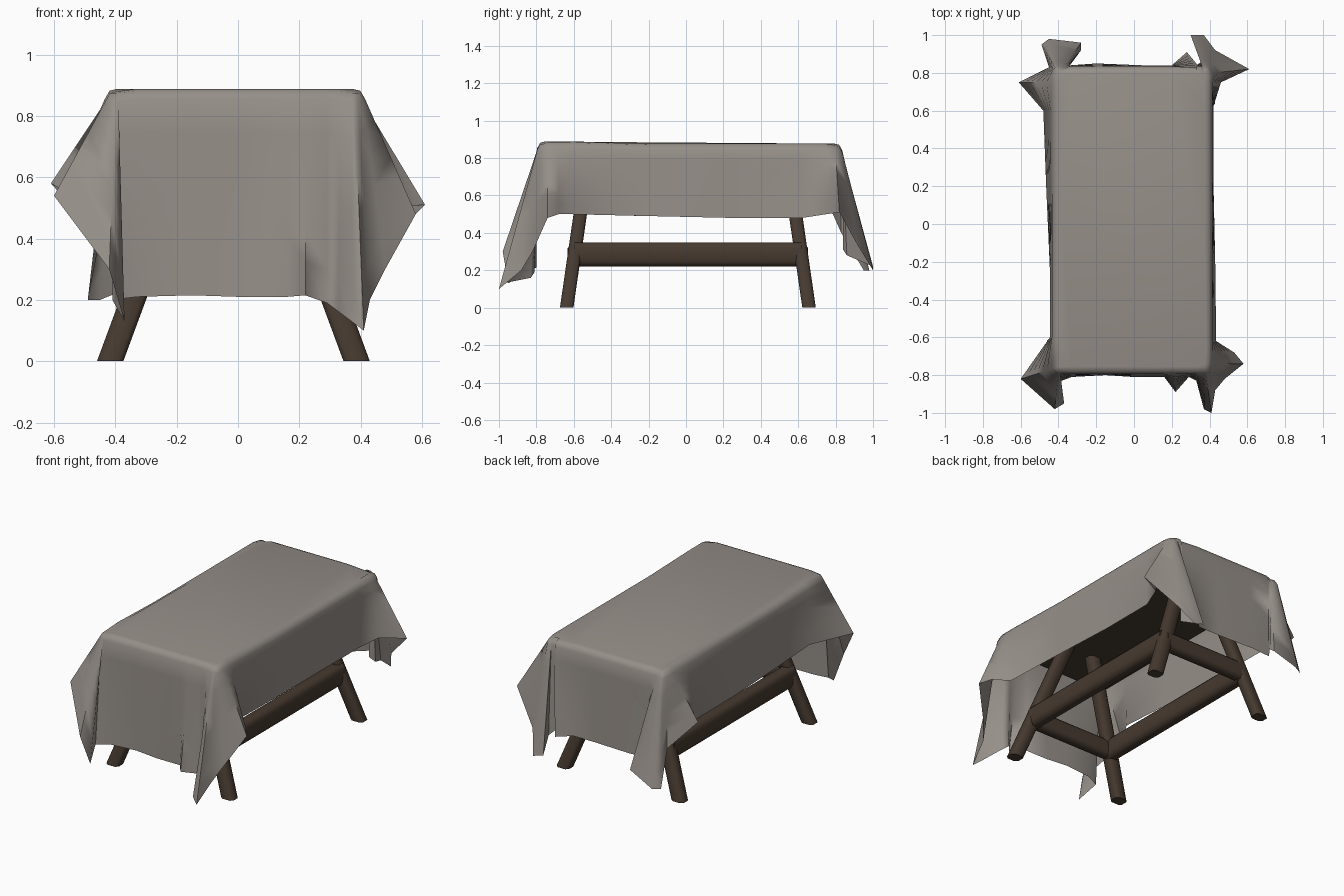
import bpy, bmesh, math
from mathutils import Vector

if "Cube" in bpy.data.objects:
    bpy.data.objects.remove(bpy.data.objects["Cube"])


def material(name, rgb):
    m = bpy.data.materials.new(name)
    m.diffuse_color = (*rgb, 1)
    m.use_nodes = True
    m.node_tree.nodes["Principled BSDF"].inputs["Base Color"].default_value = m.diffuse_color
    return m


CLOTH = material("grey cloth", (0.305, 0.275, 0.25))
WOOD = material("dark wood", (0.062, 0.042, 0.029))


def finish(name, bm, mat, angle):
    bmesh.ops.recalc_face_normals(bm, faces=bm.faces)
    me = bpy.data.meshes.new(name)
    bm.to_mesh(me)
    bm.free()
    me.materials.append(mat)
    ob = bpy.data.objects.new(name, me)
    bpy.context.collection.objects.link(ob)
    bpy.ops.object.select_all(action='DESELECT')
    ob.select_set(True)
    bpy.context.view_layer.objects.active = ob
    bpy.ops.object.shade_smooth_by_angle(angle=math.radians(angle))
    return ob


# Squared timber section with chamfered corners
SECTION = [(1, -0.6), (1, 0.6), (0.6, 1), (-0.6, 1), (-1, 0.6), (-1, -0.6), (-0.6, -1), (0.6, -1)]


def beam(name, a, b, u, v):
    """Chamfered beam from a to b; u and v are the half-width vectors."""
    bm = bmesh.new()
    rings = [[bm.verts.new(Vector(p) + c * Vector(u) + s * Vector(v)) for c, s in SECTION]
             for p in (a, b)]
    for i in range(8):
        j = (i + 1) % 8
        bm.faces.new((rings[0][i], rings[0][j], rings[1][j], rings[1][i]))
    bm.faces.new(rings[0])
    bm.faces.new(rings[1])
    return finish(name, bm, WOOD, 60)


# Splayed legs
CX, CY = -0.015, 0.01


def leg_point(sx, sy, z):
    return (CX + sx * (0.402 - 0.37 * z), CY + sy * (0.648 - 0.145 * z), z)


for sx, side in ((-1, "left"), (1, "right")):
    for sy, end in ((-1, "front"), (1, "back")):
        beam(f"{end}_{side}_leg", leg_point(sx, sy, 0), leg_point(sx, sy, 0.83),
             (0.043, 0, 0), (0, 0.036, 0))

# Stretchers joining the legs on all four sides
H = 0.285
for s, side in ((-1, "left"), (1, "right")):
    beam(f"{side}_stretcher", leg_point(s, -1, H), leg_point(s, 1, H), (0.04, 0, 0), (0, 0, 0.064))
for s, end in ((-1, "front"), (1, "back")):
    beam(f"{end}_stretcher", leg_point(-1, s, H), leg_point(1, s, H), (0, 0.036, 0), (0, 0, 0.055))

# Table top under the cloth
bm = bmesh.new()
bmesh.ops.create_cube(bm, size=1)
for v in bm.verts:
    v.co = Vector((v.co.x * 0.80 - 0.01, v.co.y * 1.58 + 0.015, v.co.z * 0.045 + 0.832))
finish("table_top", bm, WOOD, 30)

# Hem of the cloth, counter-clockwise from the front of the right side
HEM = [
    (0.435, -0.62, 0.50), (0.43, -0.2, 0.49), (0.42, 0.25, 0.48), (0.42, 0.62, 0.48),
    (0.46, 0.75, 0.50), (0.61, 0.82, 0.51), (0.43, 0.92, 0.33), (0.37, 1.0, 0.20),
    (0.30, 1.0, 0.22), (0.36, 0.86, 0.28), (0.33, 0.84, 0.31), (0.28, 0.91, 0.31),
    (0.20, 0.84, 0.31), (0.05, 0.84, 0.31), (-0.20, 0.85, 0.31), (-0.34, 0.84, 0.31),
    (-0.28, 0.92, 0.30), (-0.28, 0.96, 0.27), (-0.45, 0.98, 0.20), (-0.49, 0.95, 0.20),
    (-0.45, 0.83, 0.40), (-0.61, 0.75, 0.58), (-0.48, 0.60, 0.50),
    (-0.465, 0.2, 0.49), (-0.445, -0.25, 0.49), (-0.445, -0.60, 0.51),
    (-0.60, -0.82, 0.54), (-0.42, -0.98, 0.30), (-0.37, -0.95, 0.13), (-0.41, -0.84, 0.20),
    (-0.33, -0.81, 0.21), (-0.15, -0.80, 0.215), (0.0, -0.81, 0.21), (0.16, -0.81, 0.21),
    (0.22, -0.89, 0.215), (0.29, -0.81, 0.19), (0.33, -0.83, 0.16), (0.37, -0.98, 0.13),
    (0.41, -1.0, 0.10), (0.43, -0.88, 0.20), (0.48, -0.82, 0.30), (0.58, -0.74, 0.48),
    (0.53, -0.68, 0.50),
]


def cloth_strand(p):
    """Points of the cloth from the flat top, over the edge, down to the hem."""
    hem = Vector(p)
    x = min(max(p[0], -0.395), 0.375)
    y = min(max(p[1], -0.755), 0.795)
    if abs(p[1]) > 0.9:                      # corner folds all hang from the corner
        x = 0.375 if p[0] > 0 else -0.395
    top = Vector((x, y, 0.888 if y < -0.5 else 0.877))
    if x in (0.375, -0.395) and y in (-0.755, 0.795):
        top.z -= 0.008
    out = Vector((hem.x - x, hem.y - y, 0))
    out = out.normalized() if out.length > 0.001 else Vector((0, 0, 0))
    over = top + out * 0.024 + Vector((0, 0, -0.006))
    edge = top + out * 0.04 + Vector((0, 0, -0.034))
    return [top, over, edge] + [edge.lerp(hem, t / 6) for t in range(1, 7)]


# Draped cloth lofted from the strands
bm = bmesh.new()
strands = [[bm.verts.new(c) for c in cloth_strand(p)] for p in HEM]
for a, b in zip(strands, strands[1:] + strands[:1]):
    for r in range(len(a) - 1):
        bm.faces.new((a[r], a[r + 1], b[r + 1], b[r]))
bmesh.ops.remove_doubles(bm, verts=bm.verts, dist=0.0005)
rim = [e for e in bm.edges if e.is_boundary and min(v.co.z for v in e.verts) > 0.86]
bmesh.ops.holes_fill(bm, edges=rim, sides=0)
finish("draped_cloth", bm, CLOTH, 75)
